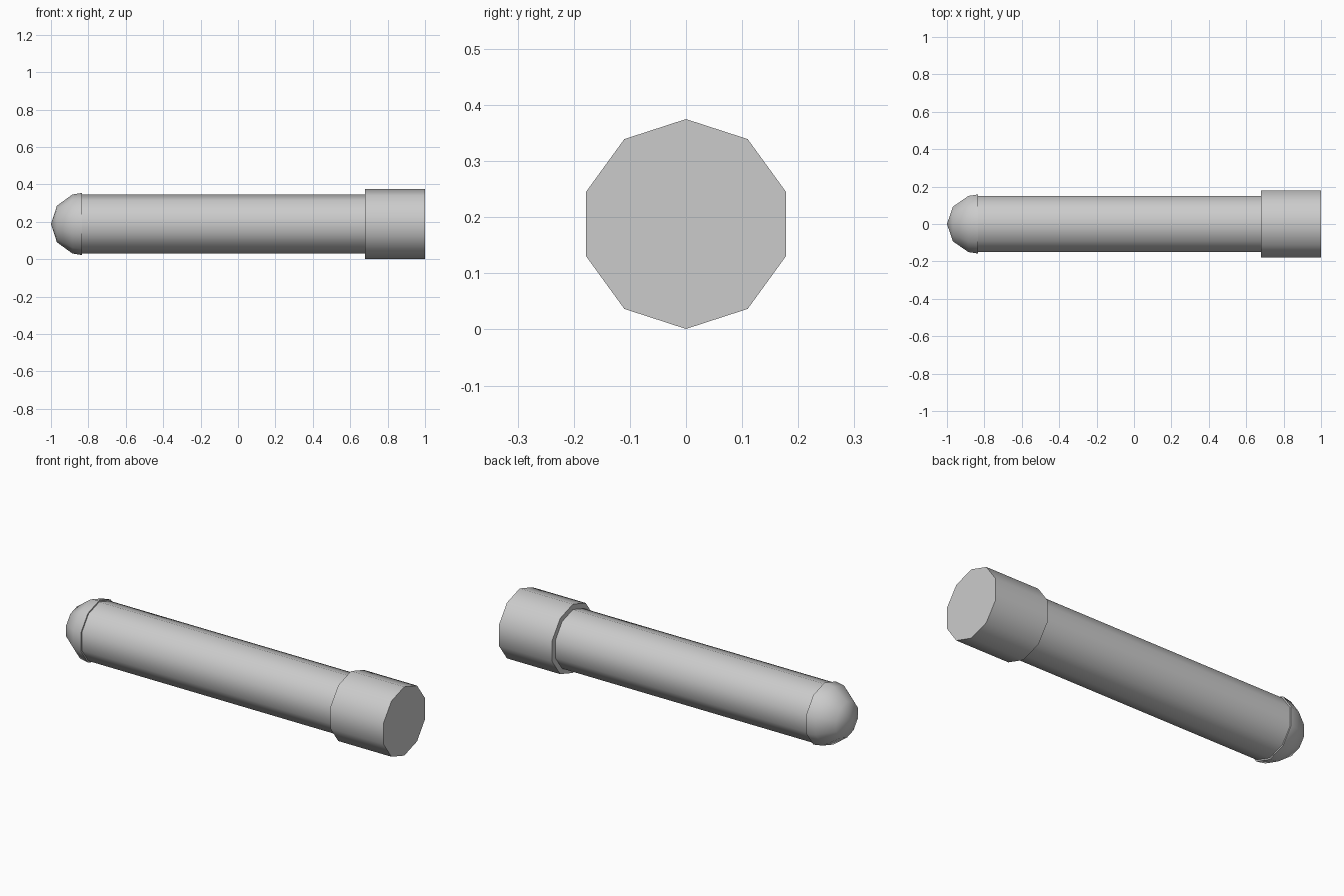
import bpy, bmesh, math
from mathutils import Vector

if "Cube" in bpy.data.objects:
    bpy.data.objects.remove(bpy.data.objects["Cube"])

SIDES = 10
AXIS_Z = 0.188
BODY_R, CAP_R, DOME_R = 0.158, 0.187, 0.166
DOME_X, CAP_X = -0.834, 0.68


def lathe(name, profile):
    """Revolve (x, radius) points around the long axis; ends with radius 0 close."""
    bm = bmesh.new()
    verts = [bm.verts.new((x, 0, r)) for x, r in profile]
    edges = [bm.edges.new(pair) for pair in zip(verts, verts[1:])]
    bmesh.ops.spin(bm, geom=verts + edges, cent=(0, 0, 0), axis=(1, 0, 0),
                   angle=2 * math.pi, steps=SIDES, use_merge=True)
    bmesh.ops.remove_doubles(bm, verts=bm.verts, dist=1e-4)
    # The profiles run left to right, so outward means away from the part's middle
    bmesh.ops.recalc_face_normals(bm, faces=bm.faces)
    mid = Vector(((profile[0][0] + profile[-1][0]) / 2, 0, 0))
    if sum(f.normal.dot(f.calc_center_median() - mid) * f.calc_area() for f in bm.faces) < 0:
        bmesh.ops.reverse_faces(bm, faces=bm.faces)
    mesh = bpy.data.meshes.new(name)
    bm.to_mesh(mesh)
    bm.free()
    obj = bpy.data.objects.new(name, mesh)
    obj.location.z = AXIS_Z
    bpy.context.collection.objects.link(obj)
    bpy.ops.object.select_all(action='DESELECT')
    obj.select_set(True)
    bpy.context.view_layer.objects.active = obj
    bpy.ops.object.shade_smooth_by_angle(angle=math.radians(45))
    return obj


# Long straight shaft
lathe("shaft", [(DOME_X, BODY_R), (CAP_X, BODY_R)])

# Rounded nose with a narrow lip where it meets the shaft
nose = [(DOME_X - DOME_R * math.cos(a), DOME_R * math.sin(a))
        for a in map(math.radians, (0, 36, 72, 90))]
lathe("rounded_nose", nose + [(DOME_X, BODY_R)])

# Wider end collar with a flat end
lathe("end_collar", [(CAP_X, BODY_R), (CAP_X, CAP_R), (1.0, CAP_R), (1.0, 0)])
